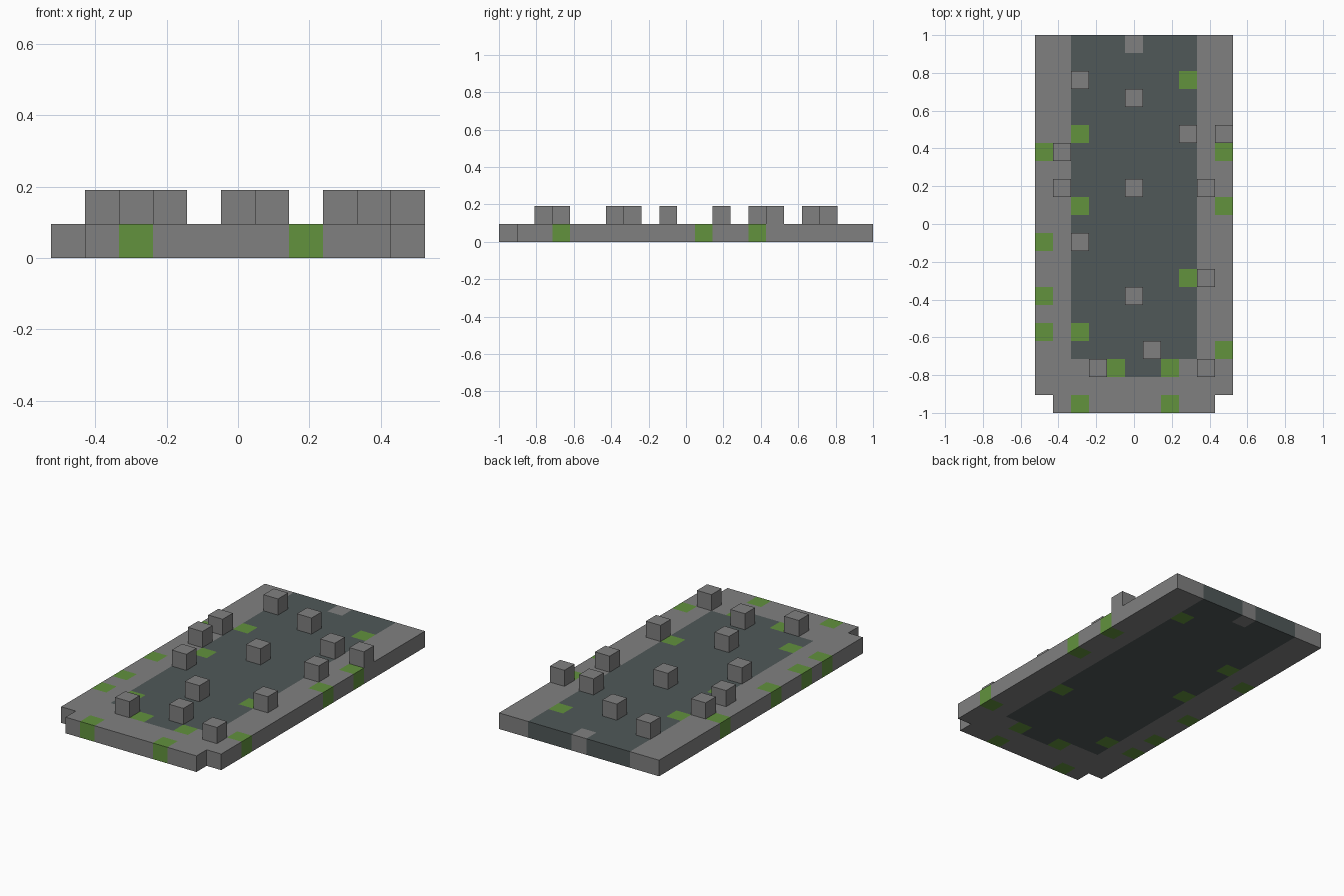
import bpy, bmesh
from mathutils import Vector

default = bpy.data.objects.get("Cube")
if default:
    bpy.data.objects.remove(default, do_unlink=True)

CELL = 2 / 21          # side of one block
COLS, ROWS = 11, 21    # blocks across and along


def material(name, rgb):
    m = bpy.data.materials.new(name)
    m.use_nodes = True
    m.diffuse_color = (*rgb, 1)
    m.node_tree.nodes["Principled BSDF"].inputs["Base Color"].default_value = (*rgb, 1)
    return m


stone = material("grey_stone", (0.216, 0.216, 0.216))
floor = material("dark_slate", (0.080, 0.098, 0.098))
moss = material("moss_green", (0.122, 0.287, 0.048))

# Block positions as (column, row), counted from the centre
moss_cells = {(-5, 4), (-5, -1), (-5, -4), (-5, -6), (5, 4), (5, 1), (5, -7),
              (-3, 5), (-3, 1), (-3, -6), (3, 8), (3, -3),
              (-1, -8), (2, -8), (-3, -10), (2, -10)}
raised_cells = [(-3, 8), (0, 7), (3, 5), (5, 5), (-4, 4), (-4, 2), (0, 2), (4, 2),
                (-3, -1), (4, -3), (0, -4), (1, -7), (-2, -8), (4, -8)]


def cell_of(point):
    return round(point.x / CELL), round(point.y / CELL)


def paint(cell):
    col, row = cell
    if cell in moss_cells:
        return 2
    if cell == (0, 10):
        return 0
    inner = abs(col) <= 3 and row >= -7
    doorway = col in (0, 1) and row == -8
    return 1 if inner or doorway else 0


def make_object(name, bm, mats):
    bmesh.ops.recalc_face_normals(bm, faces=bm.faces[:])
    mesh = bpy.data.meshes.new(name)
    bm.to_mesh(mesh)
    bm.free()
    for m in mats:
        mesh.materials.append(m)
    obj = bpy.data.objects.new(name, mesh)
    bpy.context.collection.objects.link(obj)
    return obj


# Floor slab: a grid of blocks with the two front corners missing
bm = bmesh.new()
bmesh.ops.create_grid(bm, x_segments=COLS, y_segments=ROWS, size=0.5)
bmesh.ops.scale(bm, vec=(COLS * CELL, ROWS * CELL, 1), verts=bm.verts[:])
corners = [f for f in bm.faces if cell_of(f.calc_center_median()) in ((-5, -10), (5, -10))]
bmesh.ops.delete(bm, geom=corners, context='FACES')
top = bmesh.ops.extrude_face_region(bm, geom=bm.faces[:], use_keep_orig=True)["geom"]
bmesh.ops.translate(bm, vec=(0, 0, CELL),
                    verts=[g for g in top if isinstance(g, bmesh.types.BMVert)])
bmesh.ops.recalc_face_normals(bm, faces=bm.faces[:])
for f in bm.faces:
    f.normal_update()
    f.material_index = paint(cell_of(f.calc_center_median() - f.normal * CELL / 2))
make_object("floor_slab", bm, [stone, floor, moss])

# Loose stone blocks standing on the slab
for col, row in raised_cells:
    bm = bmesh.new()
    bmesh.ops.create_cube(bm, size=CELL)
    block = make_object("stone_block", bm, [stone])
    block.location = Vector((col, row, 1.5)) * CELL
